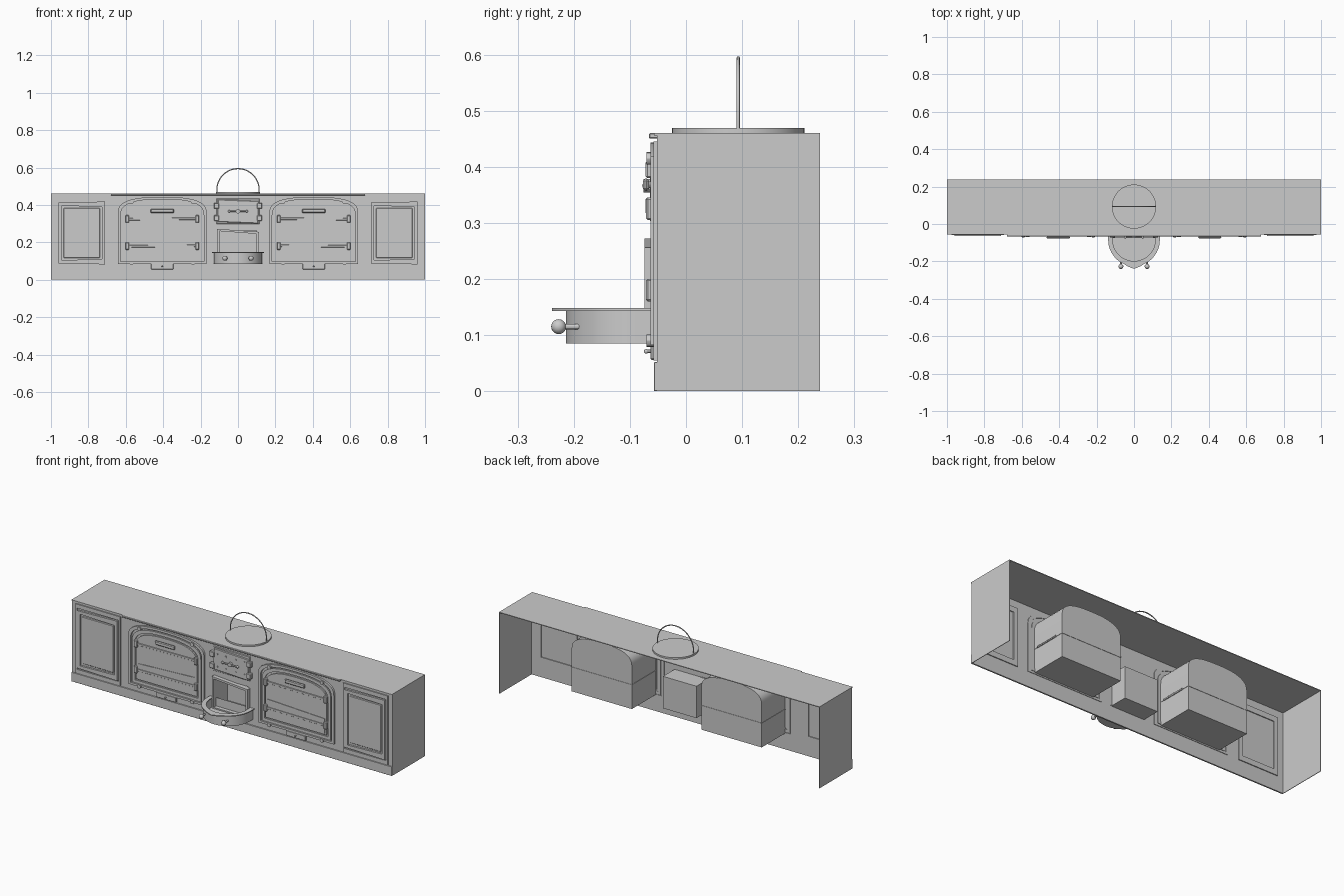
import bpy, bmesh, math
from mathutils import Matrix, Vector

if "Cube" in bpy.data.objects:
    bpy.data.objects.remove(bpy.data.objects["Cube"])


def finish(name, bm, smooth=False):
    bmesh.ops.recalc_face_normals(bm, faces=bm.faces)
    me = bpy.data.meshes.new(name)
    bm.to_mesh(me)
    bm.free()
    ob = bpy.data.objects.new(name, me)
    bpy.context.collection.objects.link(ob)
    if smooth:
        bpy.ops.object.select_all(action='DESELECT')
        ob.select_set(True)
        bpy.context.view_layer.objects.active = ob
        bpy.ops.object.shade_smooth_by_angle()
    return ob


def box(name, x, y, z, bevel=0, tilt=0):
    """Box from (min, max) ranges; tilt turns it in the front plane."""
    bm = bmesh.new()
    bmesh.ops.create_cube(bm, size=1)
    size = [r[1] - r[0] for r in (x, y, z)]
    bmesh.ops.scale(bm, vec=size, verts=bm.verts)
    if bevel:
        bmesh.ops.bevel(bm, geom=bm.edges[:], offset=bevel, segments=1, affect='EDGES')
    bmesh.ops.rotate(bm, matrix=Matrix.Rotation(tilt, 3, 'Y'), verts=bm.verts)
    bmesh.ops.translate(bm, vec=[sum(r) / 2 for r in (x, y, z)], verts=bm.verts)
    return finish(name, bm)


def prism(name, outer, place, a, b, inner=None, smooth=True):
    """Extrude a closed 2D outline from depth a to b, optionally hollow."""
    bm = bmesh.new()
    loops = [[bm.verts.new(place(u, v, d)) for u, v in o]
             for o in ([outer, inner] if inner else [outer]) for d in (a, b)]
    n = len(outer)
    pairs = [(0, 1), (2, 3), (0, 2), (1, 3)] if inner else [(0, 1)]
    for p, q in pairs:
        for i in range(n):
            j = (i + 1) % n
            bm.faces.new((loops[p][i], loops[p][j], loops[q][j], loops[q][i]))
    if not inner:
        bm.faces.new(loops[0])
        bm.faces.new(loops[1])
    return finish(name, bm, smooth)


def front(u, v, d):
    return (u, d, v)


def flat(u, v, d):
    return (u, v, d)


def arch(cx, hw, z0, z1, rise=0.085, n=20):
    """Outline with straight sides and a soft, squarish arched top."""
    pts = [(cx - hw, z0), (cx + hw, z0)]
    for i in range(n + 1):
        t = math.pi * i / n
        c, s = math.cos(t), max(math.sin(t), 0)
        pts.append((cx + hw * math.copysign(abs(c) ** 0.75, c), z1 - rise + rise * s ** 0.75))
    return pts


def rect(cx, cz, w, h, skew=0):
    return [(cx - w / 2, cz - h / 2 + skew), (cx + w / 2, cz - h / 2 - skew),
            (cx + w / 2, cz + h / 2 + skew), (cx - w / 2, cz + h / 2 - skew)]


def rod(name, p, q, r, seg=12):
    p, q = Vector(p), Vector(q)
    bm = bmesh.new()
    m = Matrix.Translation((p + q) / 2) @ (q - p).to_track_quat('Z', 'Y').to_matrix().to_4x4()
    bmesh.ops.create_cone(bm, cap_ends=True, segments=seg, radius1=r, radius2=r,
                          depth=(q - p).length, matrix=m)
    return finish(name, bm, True)


def ball(name, p, r):
    bm = bmesh.new()
    bmesh.ops.create_uvsphere(bm, u_segments=16, v_segments=10, radius=r,
                              matrix=Matrix.Translation(p))
    return finish(name, bm, True)


# Cabinet shell, open at the back and underneath
box("worktop", (-1, 1), (-0.057, 0.239), (0.456, 0.46))
box("worktop_lip", (-0.68, 0.68), (-0.066, -0.05), (0.45, 0.46), 0.002)
for s in (-1, 1):
    box("side_panel", sorted((s * 1, s * 0.997)), (-0.052, 0.239), (0, 0.456))
    box("front_panel", sorted((s * 1, s * 0.1)), (-0.052, -0.048), (0, 0.456))
box("front_panel_upper", (-0.1, 0.1), (-0.052, -0.048), (0.262, 0.456))
box("front_panel_lower", (-0.1, 0.1), (-0.052, -0.048), (0, 0.09))
box("plinth", (-1, 1), (-0.057, -0.05), (0, 0.052), 0.001)

for s in (-1, 1):
    # End cupboards with nested, slightly crooked mouldings
    cx = s * 0.835
    prism("cupboard_outer_frame", rect(cx, 0.25, 0.28, 0.39), front, -0.058, -0.05,
          rect(cx, 0.25, 0.26, 0.345), smooth=False)
    prism("cupboard_moulding", rect(cx, 0.25, 0.25, 0.33, 0.003), front, -0.063, -0.05,
          rect(cx, 0.25, 0.215, 0.285, -0.003), smooth=False)
    box("cupboard_panel", (cx - 0.098, cx + 0.098), (-0.057, -0.05), (0.117, 0.383), 0.003)
    prism("cupboard_back_frame", rect(cx, 0.25, 0.25, 0.33), front, -0.05, -0.043,
          rect(cx, 0.25, 0.20, 0.27), smooth=False)

    # Oven arch, door and the oven body behind it
    cx = s * 0.405
    prism("oven_arch_frame", arch(cx, 0.237, 0.085, 0.443), front, -0.063, -0.045,
          arch(cx, 0.222, 0.097, 0.430))
    prism("oven_inner_frame", arch(cx, 0.214, 0.100, 0.422), front, -0.059, -0.045,
          arch(cx, 0.198, 0.116, 0.406))
    prism("oven_door", arch(cx, 0.190, 0.124, 0.398), front, -0.060, -0.045)
    prism("oven_body", arch(cx + 0.006, 0.188, 0.092, 0.415), front, -0.047, 0.164)
    box("oven_body_seam", (cx - 0.184, cx + 0.196), (-0.045, 0.166), (0.224, 0.23))
    rod("oven_side_rod", (cx + 0.197, -0.02, 0.226), (cx + 0.197, 0.12, 0.226), 0.005)

    # Crooked lower board and strap hinges
    prism("oven_lower_board", [(cx - 0.18, 0.135), (cx + 0.18, 0.13), (cx + 0.18, 0.222 - s * 0.008),
                               (cx - 0.18, 0.222 + s * 0.008)], front, -0.063, -0.055, smooth=False)
    for z in (0.325, 0.18):
        box("oven_strap", (cx - 0.18, cx + 0.18), (-0.065, -0.055), (z - 0.006, z + 0.006),
            0.001, s * 0.008)
        for t in (-1, 1):
            xb = cx + t * 0.187
            box("strap_bracket", (xb - 0.01, xb + 0.01), (-0.071, -0.05),
                (z - 0.02, z + 0.02), 0.003)

    # Door handle, catch and corner bolts
    box("oven_handle", (cx - 0.062, cx + 0.062), (-0.077, -0.066), (0.357, 0.379), 0.004)
    for t in (-1, 1):
        xh = cx + t * 0.045
        rod("handle_post", (xh, -0.07, 0.368), (xh, -0.055, 0.368), 0.006)
        for z in (0.415, 0.09):
            xc = cx + t * 0.165
            rod("corner_bolt", (xc, -0.07, z), (xc, -0.05, z), 0.011)
    box("oven_catch", (cx - 0.06, cx + 0.06), (-0.063, -0.05), (0.056, 0.085), 0.002)
    rod("catch_pin", (cx, -0.07, 0.071), (cx, -0.06, 0.071), 0.003)
    ball("catch_knob", (cx, -0.071, 0.071), 0.004)

# Upper centre door with tabs, rivets and a bar latch
box("firebox_door_back", (-0.115, 0.115), (-0.057, -0.05), (0.298, 0.435), 0.002)
box("firebox_door", (-0.11, 0.11), (-0.064, -0.055), (0.305, 0.425), 0.003, 0.04)
for s in (-1, 1):
    for z in (0.33, 0.395):
        box("firebox_hinge", (s * 0.115 - 0.014, s * 0.115 + 0.014), (-0.072, -0.05),
            (z - 0.015, z + 0.015), 0.003)
    for x, z in ((0.085, 0.40), (0.03, 0.40), (0.085, 0.33), (0.03, 0.33)):
        rod("firebox_rivet", (s * x, -0.068, z), (s * x, -0.06, z), 0.005, 8)
    ball("latch_end", (s * 0.047, -0.071, 0.366), 0.007)
rod("firebox_latch", (-0.05, -0.072, 0.366), (0.05, -0.072, 0.366), 0.004)
rod("latch_boss", (0, -0.076, 0.366), (0, -0.055, 0.366), 0.012)

# Lower ash opening: surround and an open-fronted chamber
prism("ash_opening_frame", [(-0.112, 0.09), (0.112, 0.09), (0.112, 0.256), (-0.112, 0.272)],
      front, -0.074, -0.045, [(-0.1, 0.10), (0.1, 0.10), (0.1, 0.245), (-0.1, 0.26)],
      smooth=False)
prism("ash_chamber_walls", rect(0, 0.177, 0.21, 0.18), front, -0.048, 0.055,
      rect(0, 0.177, 0.2, 0.17), smooth=False)
box("ash_chamber_back", (-0.105, 0.105), (0.051, 0.056), (0.087, 0.267))


# Rounded ash tray with a pointed lip and two knobs
def tray(a, b, point=0):
    pts = [(a, -0.052)]
    for i in range(33):
        t = math.pi * i / 32
        tip = point * max(0, 1 - abs(t - math.pi / 2) / 0.4)
        pts.append((a * math.cos(t), -0.085 - b * math.sin(t) - tip))
    return pts + [(-a, -0.052)]


prism("tray_wall", tray(0.13, 0.129), flat, 0.085, 0.145, tray(0.118, 0.117))
prism("tray_floor", tray(0.125, 0.124), flat, 0.085, 0.093)
prism("tray_lip", tray(0.138, 0.14, 0.014), flat, 0.143, 0.148, tray(0.114, 0.113))
for s in (-1, 1):
    rod("tray_knob_stem", (s * 0.07, -0.19, 0.115), (s * 0.07, -0.222, 0.115), 0.005)
    ball("tray_knob", (s * 0.07, -0.227, 0.115), 0.0133)

# Round hotplate lid with an arched wire handle
lid = [(0.118 * math.cos(i * math.tau / 48), 0.093 + 0.118 * math.sin(i * math.tau / 48))
       for i in range(48)]
prism("hotplate_lid", lid, flat, 0.458, 0.469)
path = [(0.113, 0.465)] + [(0.113 * math.cos(i * math.pi / 32), 0.481 + 0.113 * math.sin(i * math.pi / 32))
                           for i in range(33)] + [(-0.113, 0.465)]
cu = bpy.data.curves.new("lid_handle", 'CURVE')
cu.dimensions = '3D'
cu.bevel_depth = 0.003
cu.bevel_resolution = 2
sp = cu.splines.new('POLY')
sp.points.add(len(path) - 1)
for p, (x, z) in zip(sp.points, path):
    p.co = (x, 0.093, z, 1)
handle = bpy.data.objects.new("lid_handle", cu)
bpy.context.collection.objects.link(handle)
bpy.ops.object.select_all(action='DESELECT')
handle.select_set(True)
bpy.context.view_layer.objects.active = handle
bpy.ops.object.convert(target='MESH')
